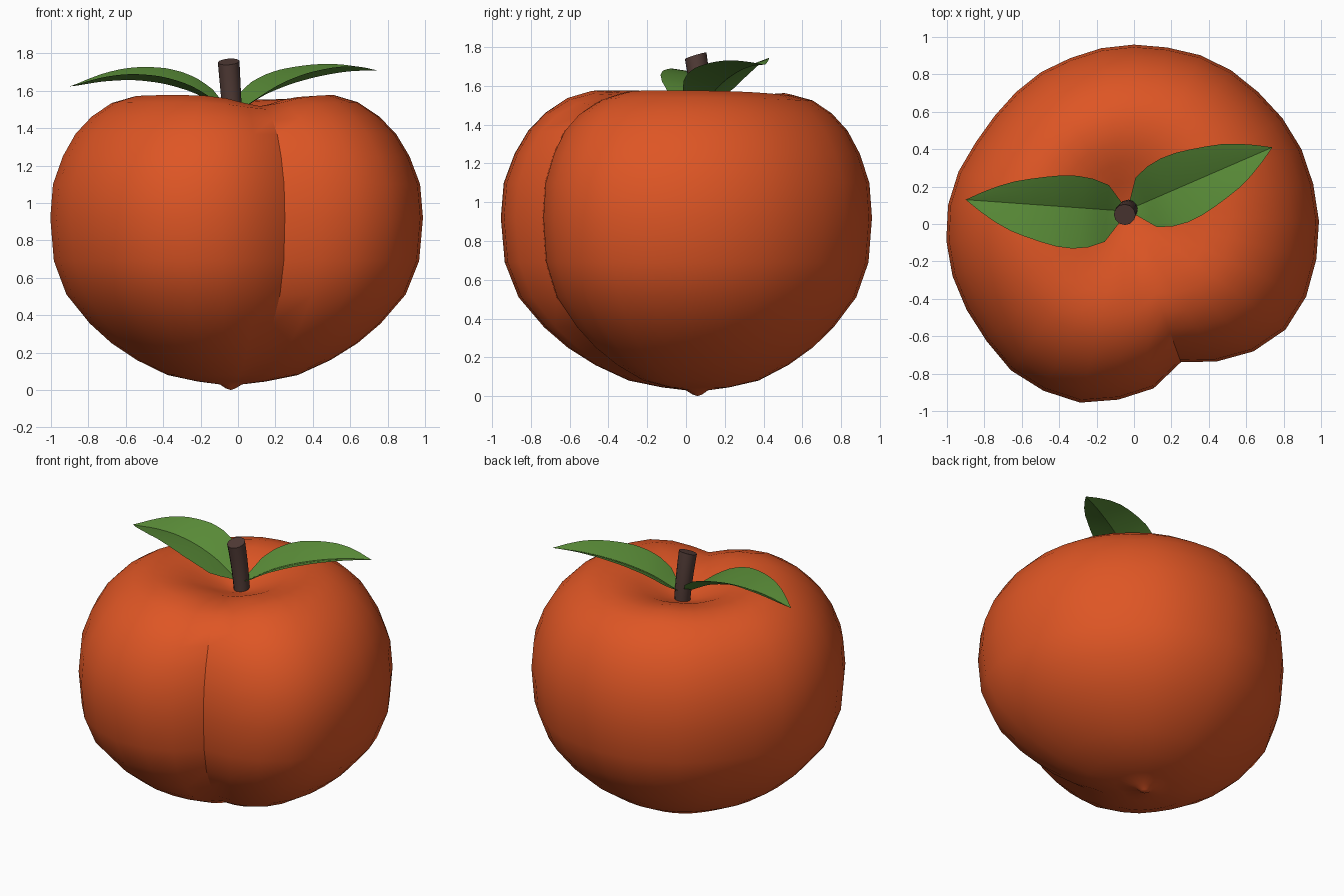
import bpy, bmesh, math
from mathutils import Vector

cube = bpy.data.objects.get("Cube")
if cube:
    bpy.data.objects.remove(cube, do_unlink=True)


def material(name, rgb):
    mat = bpy.data.materials.new(name)
    mat.use_nodes = True
    mat.diffuse_color = (*rgb, 1)
    bsdf = mat.node_tree.nodes["Principled BSDF"]
    bsdf.inputs["Base Color"].default_value = (*rgb, 1)
    bsdf.inputs["Roughness"].default_value = 0.7
    return mat


def finish(bm, name, mat, angle):
    mesh = bpy.data.meshes.new(name)
    bm.to_mesh(mesh)
    bm.free()
    obj = bpy.data.objects.new(name, mesh)
    bpy.context.collection.objects.link(obj)
    mesh.materials.append(mat)
    bpy.ops.object.select_all(action='DESELECT')
    obj.select_set(True)
    bpy.context.view_layer.objects.active = obj
    bpy.ops.object.shade_smooth_by_angle(angle=math.radians(angle))
    return obj


def bridge(bm, low, high):
    n = len(low)
    for i in range(n):
        j = (i + 1) % n
        bm.faces.new((low[i], low[j], high[j], high[i]))


def sample(values, t):
    """Linear lookup in evenly spaced values."""
    x = min(max(t, 0), 1) * (len(values) - 1)
    i = min(int(x), len(values) - 2)
    return values[i] + (values[i + 1] - values[i]) * (x - i)


def smooth_sample(values, t):
    return sum(sample(values, t + k * 0.06) for k in (-1, 0, 1)) / 3


orange = material("peach orange", (0.73, 0.092, 0.018))
green = material("leaf green", (0.098, 0.254, 0.038))
brown = material("stem brown", (0.084, 0.045, 0.038))

# Fruit: a profile swept round the stem axis, with a different reach per
# direction, starting at the crease and going anticlockwise
CENTRE = Vector((-0.04, 0.06, 0))
CREASE = math.radians(-70)
REACH = [0.85, 0.93, 1.005, 1.055, 1.06, 1.045, 1.03, 1.01,
         0.995, 0.975, 0.955, 0.945, 0.93, 0.91, 0.90, 0.89,
         0.88, 0.88, 0.875, 0.875, 0.89, 0.925, 0.955, 0.975,
         0.99, 1.0, 1.015, 1.045, 1.05, 1.045, 1.0, 0.95]
PROFILE = [(0.025, 0.008), (0.06, 0.03), (0.18, 0.045), (0.35, 0.08),
           (0.52, 0.16), (0.66, 0.25), (0.78, 0.355), (0.91, 0.51),
           (0.98, 0.69), (1.0, 0.92), (0.985, 1.1), (0.93, 1.25),
           (0.86, 1.37), (0.77, 1.465), (0.66, 1.54), (0.54, 1.577),
           (0.42, 1.57), (0.3, 1.535), (0.18, 1.48), (0.08, 1.44)]

bm = bmesh.new()
rings = []
for frac, z in PROFILE:
    ring = []
    for k, reach in enumerate(REACH):
        step = min(k, len(REACH) - k)
        a = CREASE + math.tau * k / len(REACH)
        on_top = max(0, 1 - abs(frac - 0.48) / 0.4) if z > 1.2 else 0
        dip = 0.07 * math.exp(-(step / 1.8) ** 2) + 0.03 * math.exp(-((step - 13) / 4) ** 2)
        r = frac * reach
        ring.append(bm.verts.new(CENTRE + Vector((r * math.cos(a), r * math.sin(a), z - dip * on_top))))
    rings.append(ring)
for low, high in zip(rings, rings[1:]):
    bridge(bm, low, high)
tip = bm.verts.new(CENTRE)
pit = bm.verts.new(CENTRE + Vector((0, 0, 1.42)))
for i in range(len(REACH)):
    j = (i + 1) % len(REACH)
    bm.faces.new((tip, rings[0][j], rings[0][i]))
    bm.faces.new((rings[-1][i], rings[-1][j], pit))
finish(bm, "peach_body", orange, 32)

# Stem: slightly bent, leaning forward and widening to a tilted flat top
bm = bmesh.new()
rings = []
SIDES, STEPS = 12, 5
for s in range(STEPS + 1):
    t = s / STEPS
    mid = Vector((-0.025 - 0.025 * t, 0.08 - 0.03 * t * t, 1.4 + 0.355 * t))
    axis = Vector((-0.08, -0.3 * t, 1)).normalized()
    u = axis.cross(Vector((0, 1, 0))).normalized()
    v = axis.cross(u)
    r = 0.05 + 0.008 * t
    rings.append([bm.verts.new(mid + r * (u * math.cos(a) + v * math.sin(a)))
                  for a in (math.tau * i / SIDES for i in range(SIDES))])
for low, high in zip(rings, rings[1:]):
    bridge(bm, low, high)
bm.faces.new(rings[0][::-1])
bm.faces.new(rings[-1])
bmesh.ops.recalc_face_normals(bm, faces=bm.faces)
finish(bm, "stem", brown, 35)


# Leaves: arched blades folded along the midrib
WIDTH = [0.2, 0.78, 0.94, 1.0, 0.98, 0.9, 0.8, 0.68, 0.5, 0.27, 0]


def leaf(name, base, tip, heights, right_half, left_half):
    """Each half is (width, lift of its edge above the midrib)."""
    bm = bmesh.new()
    base, tip = Vector(base), Vector(tip)
    side = Vector((base.y - tip.y, tip.x - base.x)).normalized()
    rows = []
    steps = 20
    for s in range(steps + 1):
        t = s / steps
        p = base.lerp(tip, t)
        z = smooth_sample(heights, t)
        w = sample(WIDTH, t)
        row = []
        for sign, (width, lift), k in ((-1, right_half, 1), (-1, right_half, 0.5), (0, (0, 0), 0),
                                       (1, left_half, 0.5), (1, left_half, 1)):
            q = p + side * (sign * width * w * k)
            row.append(bm.verts.new((q.x, q.y, z + lift * w * k ** 0.8)))
        rows.append(row)
    for a, b in zip(rows, rows[1:]):
        for i in range(4):
            bm.faces.new((a[i], b[i], b[i + 1], a[i + 1]))
    bmesh.ops.remove_doubles(bm, verts=bm.verts, dist=0.0005)
    return finish(bm, name, green, 25)


leaf("left_leaf", (-0.01, 0.085), (0.74, 0.41),
     [1.48, 1.58, 1.64, 1.68, 1.705, 1.71], (0.188, 0.055), (0.183, 0.075))
leaf("right_leaf", (-0.06, 0.07), (-0.9, 0.13),
     [1.49, 1.59, 1.64, 1.66, 1.65, 1.62], (0.17, 0.085), (0.22, 0.04))
